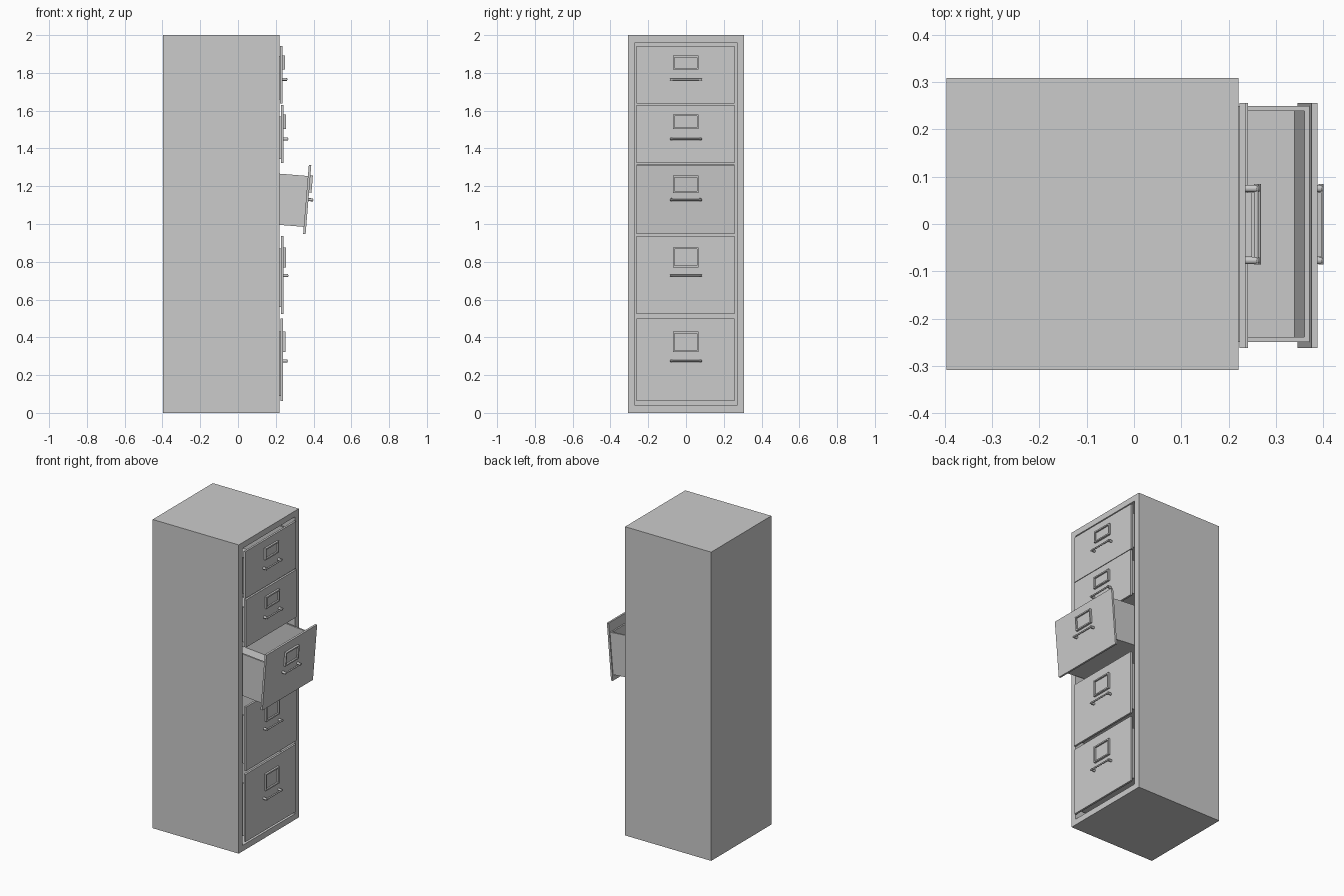
import bpy, bmesh
from math import radians
from mathutils import Matrix, Vector

if "Cube" in bpy.data.objects:
    bpy.data.objects.remove(bpy.data.objects["Cube"])


def finish(name, bm, mat):
    bm.transform(mat)
    bmesh.ops.recalc_face_normals(bm, faces=bm.faces[:])
    me = bpy.data.meshes.new(name)
    bm.to_mesh(me)
    bm.free()
    ob = bpy.data.objects.new(name, me)
    bpy.context.collection.objects.link(ob)
    return ob


def box(name, lo, hi, mat=Matrix(), open_dir=None, wall=0.0, depth=0.0):
    """Box from corner to corner; optionally hollowed from the open_dir side."""
    lo, hi = Vector(lo), Vector(hi)
    bm = bmesh.new()
    bmesh.ops.create_cube(bm, size=1)
    bmesh.ops.scale(bm, vec=hi - lo, verts=bm.verts[:])
    bmesh.ops.translate(bm, vec=(lo + hi) / 2, verts=bm.verts[:])
    if open_dir:
        d = Vector(open_dir)
        bm.normal_update()
        face = max(bm.faces, key=lambda f: f.normal.dot(d))
        bmesh.ops.inset_region(bm, faces=[face], thickness=wall)
        res = bmesh.ops.extrude_face_region(bm, geom=[face])
        verts = [v for v in res["geom"] if isinstance(v, bmesh.types.BMVert)]
        bmesh.ops.translate(bm, vec=-d * depth, verts=verts)
        if face.is_valid:
            bmesh.ops.delete(bm, geom=[face], context='FACES_ONLY')
    return finish(name, bm, mat)


def rod(bm, a, b, r, n=10):
    a, b = Vector(a), Vector(b)
    rot = (b - a).to_track_quat('Z', 'Y').to_matrix().to_4x4()
    bmesh.ops.create_cone(bm, cap_ends=True, segments=n, radius1=r, radius2=r,
                          depth=(b - a).length,
                          matrix=Matrix.Translation((a + b) / 2) @ rot)


def drawer(name, x, z0, z1, handle, label, tray, tilt=0.0):
    """Heights are world z of the drawer; x is the back of its front panel."""
    m = Matrix.Translation((x, -0.003, z0)) @ Matrix.Rotation(radians(tilt), 4, 'Y')
    t = 0.013
    box(name + "_front", (0, -0.259, 0), (t, 0.259, z1 - z0), m)
    # open-topped tray behind the front
    b, c = tray[0] - z0, tray[1] - z0
    box(name + "_tray", (-0.56, -0.246, b), (0, 0.252, c), m,
        (0, 0, 1), 0.015, c - b - 0.015)
    # raised label holder with recess
    box(name + "_label_holder", (t, -0.067, label[0] - z0), (t + 0.013, 0.069, label[1] - z0),
        m, (1, 0, 0), 0.012, 0.010)
    # pull: bar between two round posts
    h = handle - z0
    bm = bmesh.new()
    rod(bm, (t + 0.022, -0.083, h), (t + 0.022, 0.087, h), 0.005)
    for y in (-0.074, 0.078):
        rod(bm, (t - 0.002, y, h), (t + 0.024, y, h), 0.008)
    ob = finish(name + "_handle", bm, m)
    for p in ob.data.polygons:
        p.use_smooth = len(p.vertices) == 4
    bpy.context.view_layer.objects.active = ob
    ob.select_set(True)
    bpy.ops.object.shade_smooth_by_angle(angle=radians(40))
    ob.select_set(False)


# cabinet shell, open on the +x side
box("cabinet_body", (-0.396, -0.308, 0), (0.221, 0.308, 2.0), Matrix(),
    (1, 0, 0), 0.054, 0.58)

# drawers from bottom to top; the middle one is pulled out and sagging
drawer("drawer_1", 0.225, 0.063, 0.500, 0.275, (0.322, 0.430), (0.09, 0.43))
drawer("drawer_2", 0.228, 0.523, 0.937, 0.727, (0.771, 0.876), (0.56, 0.87))
drawer("drawer_3", 0.345, 0.948, 1.315, 1.131, (1.168, 1.259), (0.985, 1.255), tilt=4.7)
drawer("drawer_4", 0.228, 1.323, 1.631, 1.450, (1.502, 1.579), (1.345, 1.57))
drawer("drawer_5", 0.223, 1.638, 1.942, 1.766, (1.817, 1.891), (1.66, 1.89))
